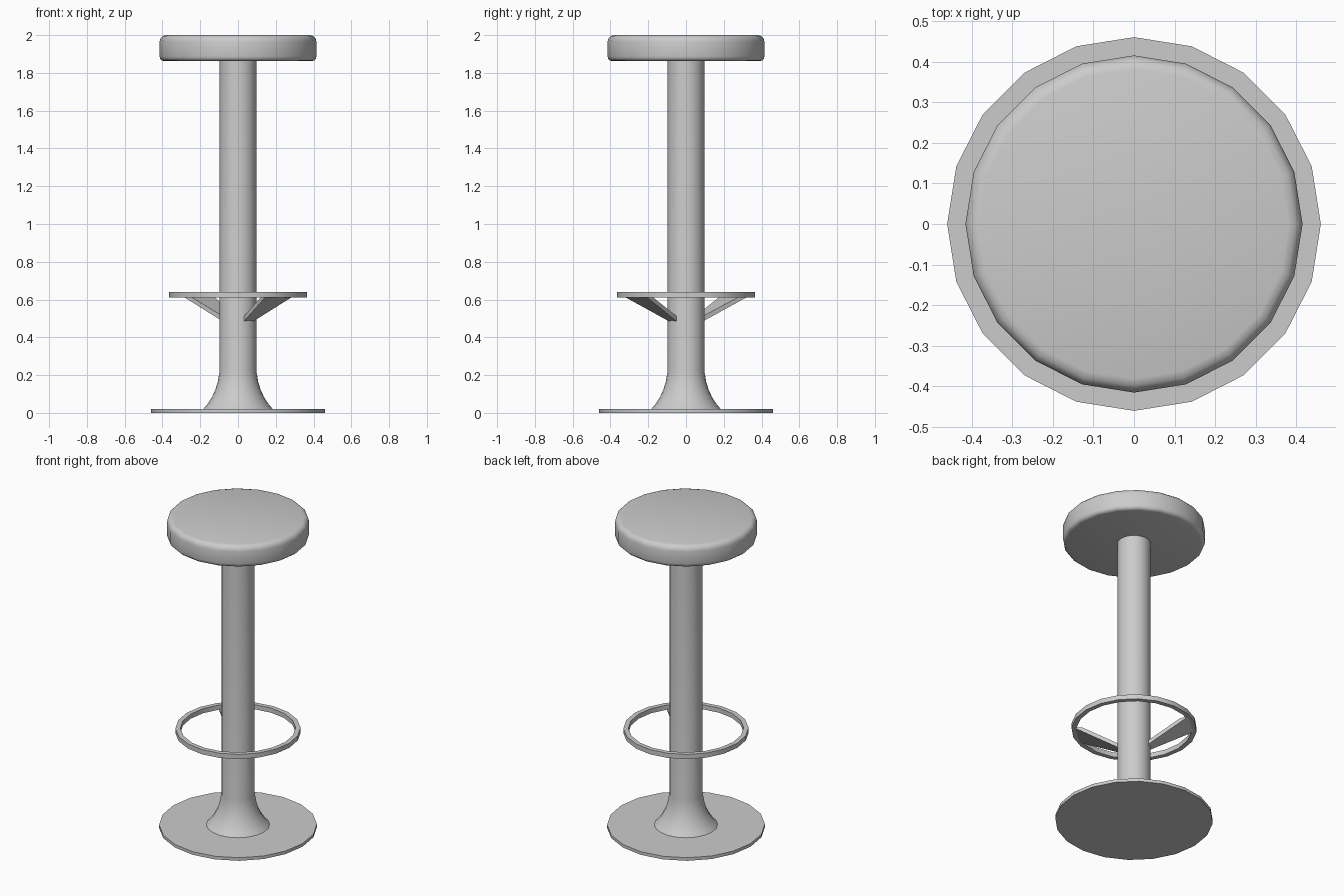
import bpy, bmesh
from math import cos, sin, pi, radians

if "Cube" in bpy.data.objects:
    bpy.data.objects.remove(bpy.data.objects["Cube"])

SIDES = 20


def finish(name, bm, angle=40):
    bmesh.ops.remove_doubles(bm, verts=bm.verts, dist=1e-5)
    bmesh.ops.recalc_face_normals(bm, faces=bm.faces)
    mesh = bpy.data.meshes.new(name)
    bm.to_mesh(mesh)
    bm.free()
    ob = bpy.data.objects.new(name, mesh)
    bpy.context.collection.objects.link(ob)
    bpy.ops.object.select_all(action='DESELECT')
    ob.select_set(True)
    bpy.context.view_layer.objects.active = ob
    bpy.ops.object.shade_smooth_by_angle(angle=radians(angle))
    return ob


def lathe(name, profile, closed=False):
    """Turn an (r, z) profile around z, capping both ends unless closed."""
    bm = bmesh.new()
    rings = [[bm.verts.new((r * cos(2 * pi * i / SIDES), r * sin(2 * pi * i / SIDES), z))
              for i in range(SIDES)] for r, z in profile]
    pairs = list(zip(rings, rings[1:]))
    if closed:
        pairs.append((rings[-1], rings[0]))
    else:
        bm.faces.new(rings[0])
        bm.faces.new(rings[-1])
    for a, b in pairs:
        for i in range(SIDES):
            j = (i + 1) % SIDES
            bm.faces.new((a[i], a[j], b[j], b[i]))
    return finish(name, bm)


# Round floor plate
lathe("base_plate", [(0.46, 0), (0.46, 0.02)])

# Column with a flared foot
flare = [(0.185, 0.02), (0.163, 0.045), (0.14, 0.08), (0.121, 0.12),
         (0.107, 0.165), (0.0975, 0.22)]
lathe("column", flare + [(0.0975, 1.87)])

# Seat cushion with rounded rims
z0, z1, r, b = 1.863, 2.0, 0.415, 0.034
arc = [radians(a) for a in (0, 30, 60, 90)]
lower = [(r - 0.7 * b + 0.7 * b * sin(a), z0 + 0.7 * b - 0.7 * b * cos(a)) for a in arc]
upper = [(r - b + b * cos(a), z1 - b + b * sin(a)) for a in arc]
lathe("seat", lower + upper)

# Foot ring
lathe("foot_ring", [(0.336, 0.61), (0.365, 0.61), (0.365, 0.64), (0.336, 0.64)], closed=True)

# Two sloping supports that widen from the column to the ring
support = [(0.08, 0.48, 0.03), (0.34, 0.612, 0.09), (0.29, 0.612, 0.08), (0.08, 0.507, 0.03)]
for name, deg in (("front_support", -51), ("back_support", 129)):
    c, s = cos(radians(deg)), sin(radians(deg))
    bm = bmesh.new()
    left, right = [[bm.verts.new((d * c - k * w * s, d * s + k * w * c, z))
                    for d, z, w in support] for k in (1, -1)]
    bm.faces.new(left)
    bm.faces.new(right)
    for i in range(4):
        j = (i + 1) % 4
        bm.faces.new((left[i], left[j], right[j], right[i]))
    finish(name, bm, 20)
